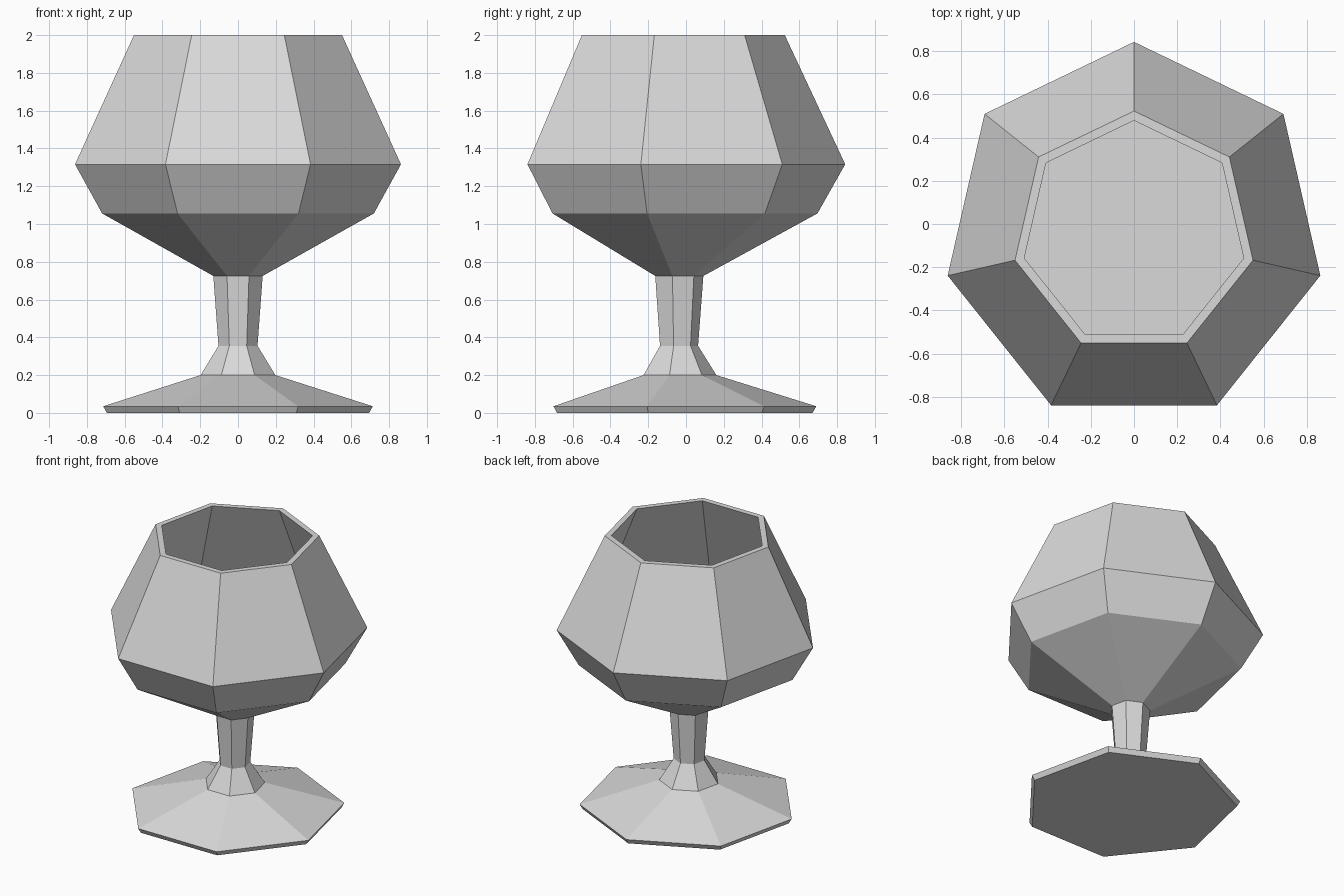
import bpy
import bmesh
from math import sin, cos, tau

cube = bpy.data.objects.get("Cube")
if cube:
    bpy.data.objects.remove(cube)

SIDES = 7
CENTRE_Y = -0.042

# Single pale grey for the whole glass
grey = bpy.data.materials.new("pale_grey")
grey.use_nodes = True
colour = (0.7, 0.7, 0.7, 1.0)
grey.diffuse_color = colour
grey.node_tree.nodes["Principled BSDF"].inputs["Base Color"].default_value = colour


def lathe(name, profile, cap_start=False, cap_end=False):
    """Turn a (radius, height) profile into a flat-shaded seven-sided shell."""
    bm = bmesh.new()
    rings = []
    for r, z in profile:
        rings.append([bm.verts.new((r * sin(tau * i / SIDES),
                                    CENTRE_Y + r * cos(tau * i / SIDES), z))
                      for i in range(SIDES)])
    for low, high in zip(rings, rings[1:]):
        for i in range(SIDES):
            j = (i + 1) % SIDES
            bm.faces.new((low[j], low[i], high[i], high[j]))
    if cap_start:
        bm.faces.new(rings[0])
    if cap_end:
        bm.faces.new(rings[-1][::-1])
    mesh = bpy.data.meshes.new(name)
    bm.to_mesh(mesh)
    bm.free()
    mesh.materials.append(grey)
    obj = bpy.data.objects.new(name, mesh)
    bpy.context.collection.objects.link(obj)
    return obj


# Foot: flat base with a bevelled edge, sloping up to the stem
lathe("foot", [(0.712, 0), (0.732, 0.035), (0.203, 0.2)], cap_start=True)

# Stem: flared collar, then a slim shaft widening towards the bowl
lathe("stem", [(0.203, 0.2), (0.106, 0.355), (0.134, 0.725)])

# Bowl: outer wall, rim, then the inner wall down to a flat floor
lathe("bowl", [(0.134, 0.725), (0.738, 1.056), (0.885, 1.316), (0.565, 2.0),
               (0.521, 2.0), (0.84, 1.316), (0.715, 1.1)], cap_end=True)
